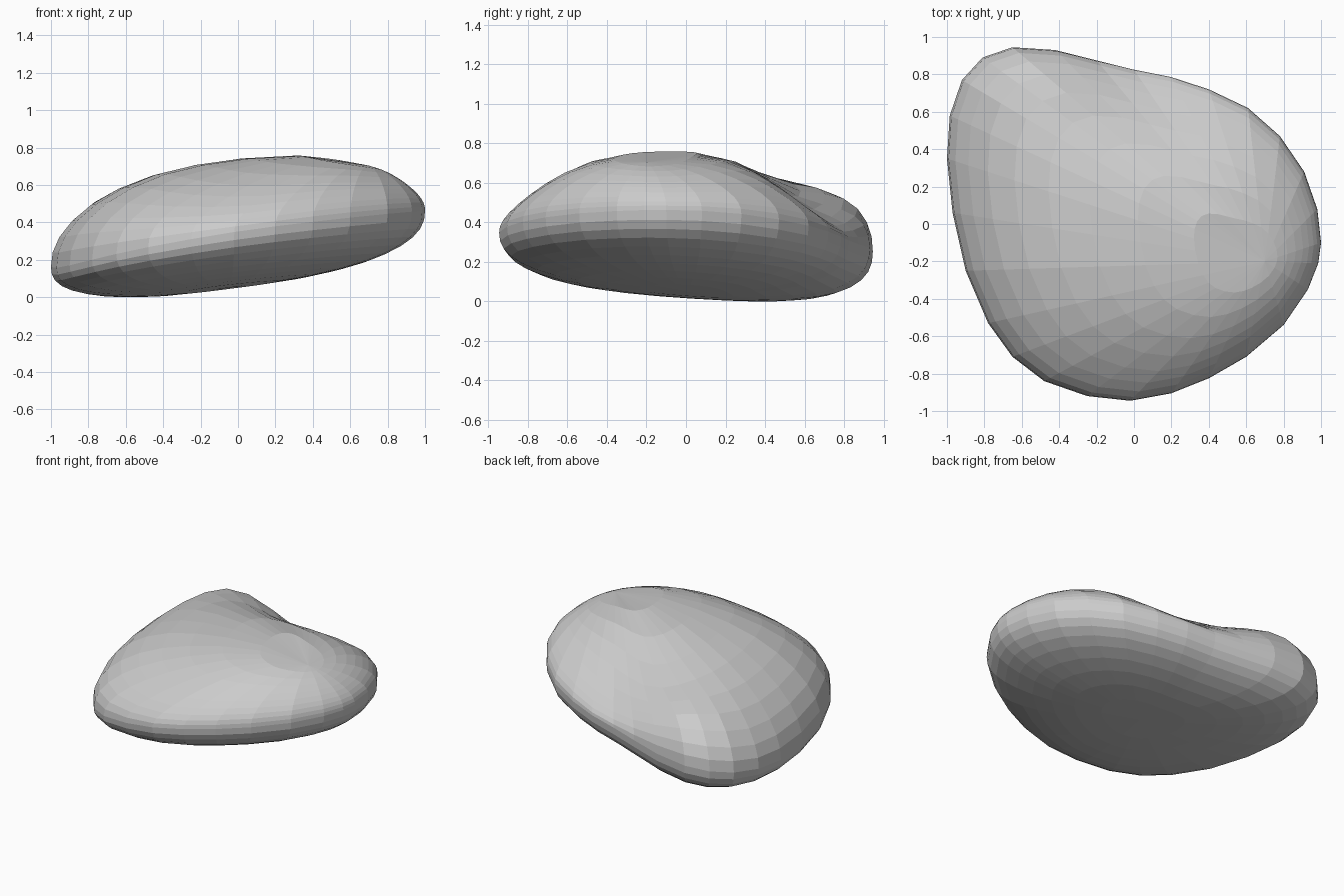
import bpy, bmesh, math

if "Cube" in bpy.data.objects:
    bpy.data.objects.remove(bpy.data.objects["Cube"])

# Widest outline of the pebble, counter-clockwise
OUTLINE = [(1, -.1), (.98, .08), (.91, .28), (.78, .47), (.61, .62), (.4, .72), (.2, .785),
           (0, .825), (-.2, .875), (-.42, .93), (-.65, .945), (-.81, .89), (-.92, .77),
           (-.985, .58), (-1, .35), (-.97, .06), (-.9, -.25), (-.78, -.53), (-.65, -.71),
           (-.48, -.84), (-.25, -.92), (-.02, -.945), (.2, -.905), (.4, -.825), (.6, -.71),
           (.8, -.54), (.93, -.35), (.985, -.21)]
TOP_POLE, BOTTOM_POLE = (.7, -.2), (-.05, 0)
STEPS = 10


def rim(x, y):
    return .33 + .155 * x + (-.08 * x if y > 0 else .05) * y * y


def ceiling(x, y):
    z = .79 - .25 * max(0, x - .2) ** 2 - .16 * max(0, -x - .3) ** 2
    z -= .35 * max(0, -.15 - y) ** 2
    back = max(0, y)
    # hollow along the back flank, raised shoulder at the back left
    z -= .25 * min(back, .6) ** 2 + .38 * back ** 2 * math.exp(-((x - .15) / .45) ** 2)
    return z + .14 * math.exp(-((x + .75) ** 2 + (y - .8) ** 2) / .14)


def floor(x, y):
    return .08 + .115 * x - .05 * y


def ring(bm, pole, limit, power, a):
    """Outline shrunk towards the pole, lifted along a rounded profile."""
    s, f = math.cos(a) ** (2 / power), math.sin(a) ** (2 / power)
    verts = []
    for ox, oy in OUTLINE:
        x, y = pole[0] + s * (ox - pole[0]), pole[1] + s * (oy - pole[1])
        verts.append(bm.verts.new((x, y, rim(x, y) + f * (limit(x, y) - rim(x, y)))))
    return verts


bm = bmesh.new()
angles = [math.pi / 2 * (i / STEPS) ** 1.15 for i in range(STEPS)]
rings = [ring(bm, BOTTOM_POLE, floor, 2.5, a) for a in reversed(angles[1:])]
rings += [ring(bm, TOP_POLE, ceiling, 2.3, a) for a in angles]

# Side bands, then fans at both poles
n = len(OUTLINE)
for lo, hi in zip(rings, rings[1:]):
    for i in range(n):
        j = (i + 1) % n
        bm.faces.new((lo[i], lo[j], hi[j], hi[i]))
top = bm.verts.new((*TOP_POLE, ceiling(*TOP_POLE)))
bottom = bm.verts.new((*BOTTOM_POLE, floor(*BOTTOM_POLE)))
for i in range(n):
    j = (i + 1) % n
    bm.faces.new((rings[-1][i], rings[-1][j], top))
    bm.faces.new((rings[0][j], rings[0][i], bottom))

# Stand on the ground
low = min(v.co.z for v in bm.verts)
for v in bm.verts:
    v.co.z -= low
bmesh.ops.recalc_face_normals(bm, faces=bm.faces)

mesh = bpy.data.meshes.new("pebble")
bm.to_mesh(mesh)
bm.free()
stone = bpy.data.materials.new("stone grey")
stone.diffuse_color = (.6, .6, .6, 1)
stone.use_nodes = True
stone.node_tree.nodes["Principled BSDF"].inputs["Base Color"].default_value = stone.diffuse_color
mesh.materials.append(stone)
bpy.context.collection.objects.link(bpy.data.objects.new("pebble", mesh))
